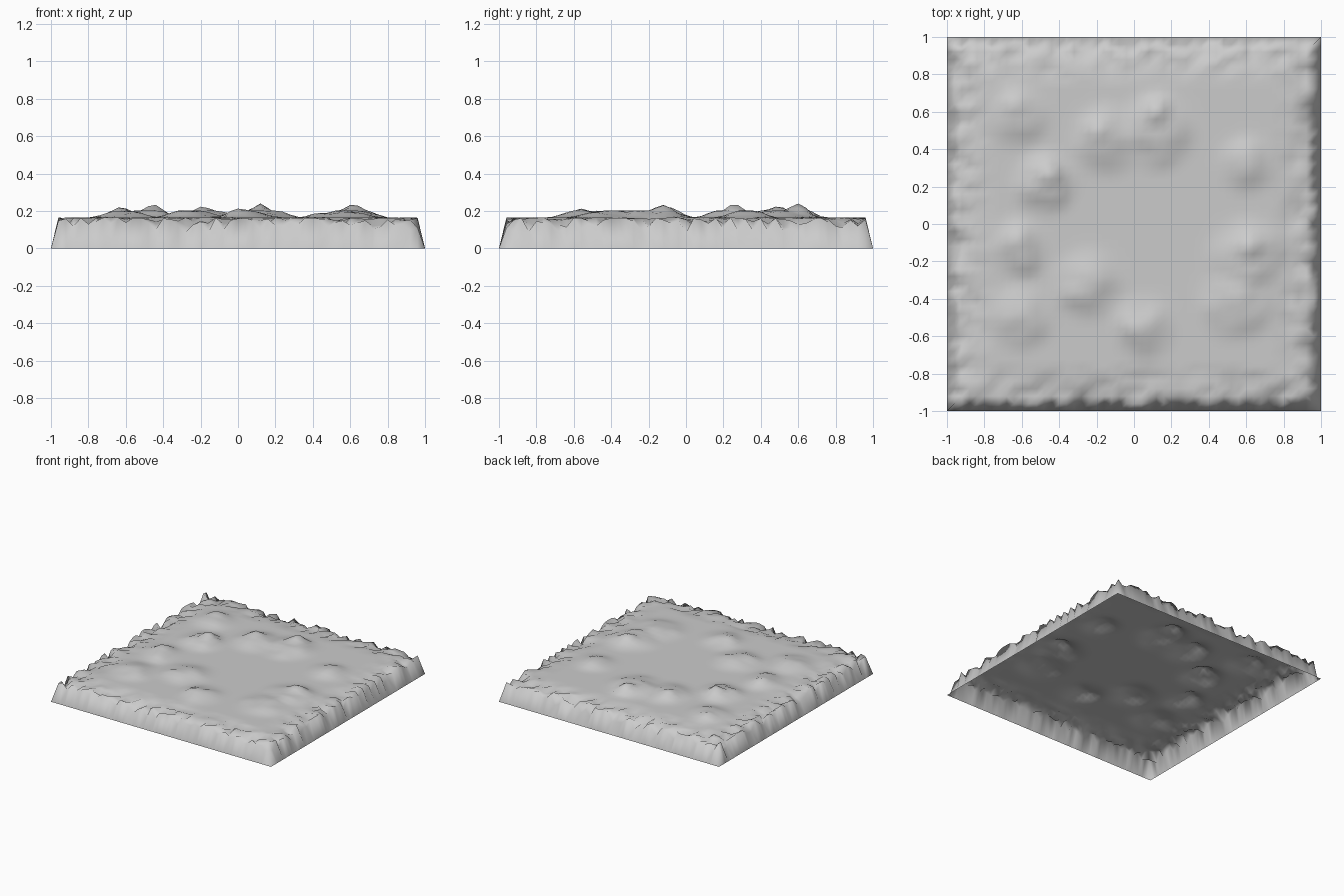
import bpy, bmesh, math, random
from mathutils import Vector, noise

if "Cube" in bpy.data.objects:
    bpy.data.objects.remove(bpy.data.objects["Cube"])

random.seed(7)
N = 50            # cells per side
PLAIN = 0.165     # level of the flat ground

# sharp summits: x, y, extra height
PEAKS = [(-0.45, 0.27, 0.055), (-0.20, 0.50, 0.035), (0.12, 0.61, 0.06),
         (0.62, -0.12, 0.045), (0.0, -0.55, 0.02), (-0.63, -0.08, 0.02),
         (-0.65, 0.65, 0.02), (-0.57, -0.22, 0.02)]
# broad low hills: x, y, radius, height
HILLS = [(-0.48, 0.22, 0.20, 0.035), (-0.15, 0.45, 0.22, 0.03),
         (0.12, 0.50, 0.24, 0.038), (0.60, -0.18, 0.24, 0.036),
         (0.55, -0.42, 0.24, 0.03), (0.05, -0.55, 0.20, 0.025),
         (-0.25, -0.32, 0.22, 0.03), (-0.62, -0.12, 0.18, 0.03),
         (-0.62, 0.58, 0.20, 0.025), (-0.60, -0.50, 0.20, 0.028),
         (0.60, 0.32, 0.18, 0.025)]
# how far the rim may drop, by number of cells in from the border
DIPS = {1: 0.085, 2: 0.055, 3: 0.035, 4: 0.022, 5: 0.01}


def height(i, j, x, y):
    ring = min(i, j, N - i, N - j)
    if ring == 0:
        return 0.0
    # ragged rim around the slab
    if ring in DIPS:
        return PLAIN - DIPS[ring] * random.random() ** 1.4
    # rolling hills, capped, with small roughness on them
    h = 0.0
    for px, py, r, a in HILLS:
        t = max(0.0, 1 - math.hypot(x - px, y - py) / r)
        h = max(h, a * t * t * (3 - 2 * t) * 1.4)
    rough = noise.noise(Vector((x * 9, y * 9, 3)))
    h = min(0.036, max(0.0, h * (1 + 0.7 * rough)))
    for px, py, a in PEAKS:
        h += a * max(0.0, 1 - math.hypot(x - px, y - py) / 0.075)
    return PLAIN + h


# ground tile, open underneath
bm = bmesh.new()
grid = []
for j in range(N + 1):
    row = []
    for i in range(N + 1):
        x, y = -1 + 2 * i / N, -1 + 2 * j / N
        row.append(bm.verts.new((x, y, height(i, j, x, y))))
    grid.append(row)
for j in range(N):
    for i in range(N):
        f = bm.faces.new((grid[j][i], grid[j][i + 1],
                          grid[j + 1][i + 1], grid[j + 1][i]))
        f.smooth = True
mesh = bpy.data.meshes.new("ground_tile")
bm.to_mesh(mesh)
bm.free()
ground = bpy.data.objects.new("ground_tile", mesh)
bpy.context.scene.collection.objects.link(ground)
